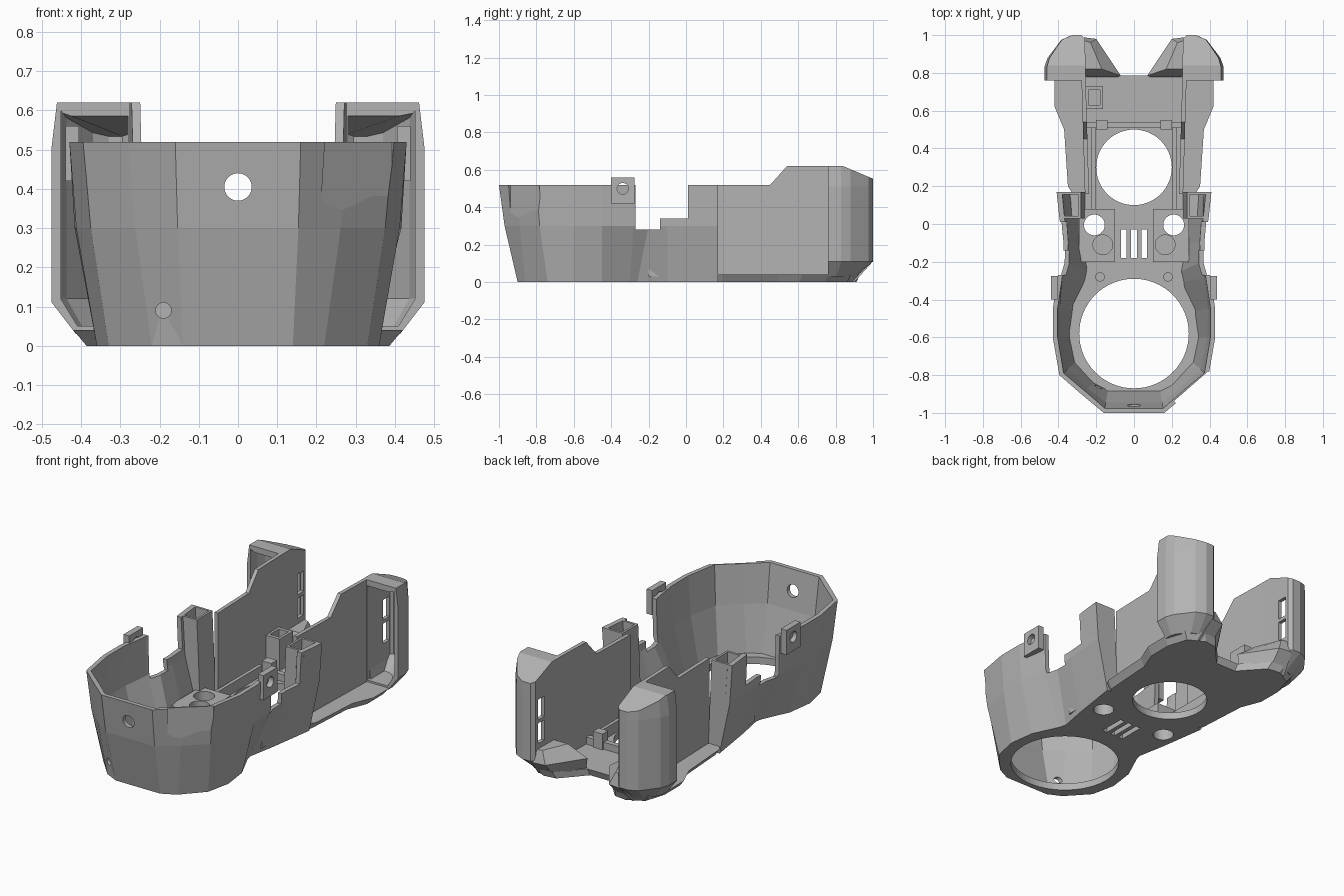
import bpy, bmesh, math
from mathutils import Vector, Matrix

if "Cube" in bpy.data.objects:
    bpy.data.objects.remove(bpy.data.objects["Cube"], do_unlink=True)

grey = bpy.data.materials.new("plain grey")
grey.use_nodes = True
GREY = (0.45, 0.45, 0.45, 1)
grey.diffuse_color = GREY
grey.node_tree.nodes["Principled BSDF"].inputs["Base Color"].default_value = GREY


def finish(name, bm):
    bmesh.ops.recalc_face_normals(bm, faces=bm.faces)
    mesh = bpy.data.meshes.new(name)
    bm.to_mesh(mesh)
    bm.free()
    mesh.materials.append(grey)
    ob = bpy.data.objects.new(name, mesh)
    bpy.context.collection.objects.link(ob)
    return ob


def loft(name, rings):
    """Closed solid through rings of equal length."""
    bm = bmesh.new()
    rows = [[bm.verts.new(p) for p in ring] for ring in rings]
    n = len(rows[0])
    for low, high in zip(rows, rows[1:]):
        for i in range(n):
            j = (i + 1) % n
            bm.faces.new((low[i], low[j], high[j], high[i]))
    bm.faces.new(rows[0][::-1])
    bm.faces.new(rows[-1])
    return finish(name, bm)


def box(name, x0, x1, y0, y1, z0, z1):
    outline = [(x0, y0), (x1, y0), (x1, y1), (x0, y1)]
    return loft(name, [level(outline, z0), level(outline, z1)])


def rod(name, center, radius, length, axis="Z", sides=48):
    bm = bmesh.new()
    turn = {"X": Matrix.Rotation(math.pi / 2, 4, "Y"),
            "Y": Matrix.Rotation(math.pi / 2, 4, "X"), "Z": Matrix()}[axis]
    bmesh.ops.create_cone(bm, cap_ends=True, segments=sides, radius1=radius,
                          radius2=radius, depth=length,
                          matrix=Matrix.Translation(center) @ turn)
    return finish(name, bm)


def level(points, z):
    return [(x, y, z) for x, y in points]


def mirrored(half):
    return half + [(-x, y) for x, y in reversed(half)]


def blend(a, b, t):
    return [tuple(Vector(p).lerp(Vector(q), t)) for p, q in zip(a, b)]


def inset(path, d):
    """Move an open clockwise path inward, running its ends past the back."""
    out = []
    for i, p in enumerate(path):
        a, b = Vector(path[max(i - 1, 0)]), Vector(path[min(i + 1, len(path) - 1)])
        t = (b - a).normalized()
        out.append((p[0] + t.y * d, p[1] - t.x * d))
    for i in (0, -1):
        out[i] = (out[i][0], out[i][1] + 0.05)
    return out


def cut(ob, *cutters):
    bpy.context.view_layer.objects.active = ob
    for c in cutters:
        mod = ob.modifiers.new("cut", "BOOLEAN")
        mod.operation, mod.solver, mod.object = "DIFFERENCE", "EXACT", c
        bpy.ops.object.modifier_apply(modifier=mod.name)
        bpy.data.objects.remove(c, do_unlink=True)


# Faceted front shell: foot, belt and rim outlines, undercut at the sides
foot = mirrored([(.33, .17), (.29, -.1), (.26, -.26), (.27, -.3), (.34, -.45),
                 (.36, -.6), (.33, -.74), (.22, -.86), (.14, -.9)])
rim = mirrored([(.41, .17), (.38, -.1), (.375, -.2), (.405, -.28), (.43, -.45),
                (.43, -.6), (.395, -.8), (.28, -.9), (.16, -1)])
spread = [.8, .9, 1, .95, .85, .75, .7, .7, .7]
belt = [tuple(Vector(p).lerp(Vector(q), t))
        for p, q, t in zip(foot, rim, spread + spread[::-1])]
shell = loft("front_shell", [level(foot, 0), level(belt, .3), level(rim, .52)])
T = .025
cut(shell, loft("hollow", [level(inset(blend(foot, belt, -.05), T), -.015),
                           level(inset(belt, T), .3),
                           level(inset(blend(belt, rim, 1.1), T), .542)]))
recess = box("recess", -.12, .12, -.1, .1, .31, .6)
recess.data.transform(Matrix.Translation((.31 + .058, -.87 - .064, 0))
                      @ Matrix.Rotation(.716, 4, "Z"))
cut(shell, box("notch", -.6, .6, -.27, -.139, .28, .7),
    box("step", -.6, .6, -.14, .01, .34, .7),
    rod("round", (0, -1, .405), .035, .3, "Y"),
    rod("drill", (-.19, -.9, .09), .02, .25, "Y", 24), recess)

# Floor plate with openings
outline = mirrored([(.14, -.9), (.22, -.86), (.33, -.74), (.36, -.6), (.34, -.45),
                    (.27, -.3), (.26, -.26), (.29, -.1), (.33, .17), (.35, .2),
                    (.37, .5), (.42, .62), (.42, .76), (.38, .88), (.28, .93),
                    (.2, .92), (.07, .785)])
bottom = [(x * .92, y * .98) if y > .15 else (x, y) for x, y in outline]
floor = loft("floor_plate", [level(bottom, 0), level(outline, .04)])
cut(floor, rod("big", (0, -.58, 0), .29, .3, sides=64),
    rod("middle", (0, .3, 0), .2, .3, sides=64),
    *[rod("hole", (s * .21, -.005, 0), .055, .3) for s in (-1, 1)],
    *[box("slit", x - .015, x + .015, -.18, -.03, -.1, .1) for x in (-.055, 0, .055)])

# Cross bar and clip behind the middle opening
box("cross_bar", -.26, .26, .51, .54, .03, .08)
clip = box("floor_clip", -.26, -.165, .61, .73, .03, .22)
cut(clip, box("gap", -.24, -.18, .63, .71, .06, .25))

for s, side in ((1, "left"), (-1, "right")):
    def sx(points):
        return [(s * x, y) for x, y in points]

    def side_box(name, x0, x1, *rest):
        return box(name, min(s * x0, s * x1), max(s * x0, s * x1), *rest)

    # Lug with a cross hole on the shell rim
    lug = side_box(side + "_lug", .405, .44, -.4, -.275, .42, .56)
    cut(lug, rod("bore", (s * .42, -.338, .5), .03, .2, "X", 32))

    # Open-topped box column with thin walls
    column = loft(side + "_column",
                  [level(sx([(.26, .03), (.31, .03), (.33, .17), (.26, .17)]), .03),
                   level(sx([(.27, .03), (.38, .03), (.394, .17), (.27, .17)]), .3),
                   level(sx([(.28, .03), (.395, .03), (.41, .17), (.28, .17)]), .52)])
    cut(column, loft("well", [level(sx([(.285, .043), (.35, .043), (.36, .157), (.285, .157)]), .2),
                              level(sx([(.293, .043), (.383, .043), (.397, .157), (.293, .157)]), .54)]))

    # Tall side panel standing inside the floor edge
    profile = [(.16, .02), (.16, .52), (.45, .52), (.54, .62), (.8, .62), (.8, .02)]
    loft(side + "_panel", [[(s * (x + (y - .16) * .03), y, z) for y, z in profile]
                           for x in (.238, .26)])

    # Hollow rear wing, open at its front and slotted on its inner face
    wing_plan = [(.255, .76), (.475, .76), (.475, .83), (.457, .88), (.385, .975),
                 (.33, 1), (.28, 1), (.26, .98)]
    low_plan = [(.255 + (x - .255) * .72, .76 + (y - .76) * .62) for x, y in wing_plan]
    top_plan = [(.255 + (x - .255) * .94, y) for x, y in wing_plan]
    wing = loft(side + "_wing", [level(sx(low_plan), .03), level(sx(wing_plan), .11),
                                 level(sx(wing_plan), .51), level(sx(top_plan), .62)])
    hollow_plan = [(.28, .7), (.452, .7), (.452, .82), (.437, .865), (.37, .955),
                   (.33, .977), (.295, .977), (.28, .965)]
    hollow_low = [(.28 + (x - .28) * .75, y - max(0, y - .76) * .35) for x, y in hollow_plan]
    hollow_top = [(s * x, y, .6 - max(0, y - .82) * .42) for x, y in hollow_plan]
    slope = box("slope", -1, 1, 0, .5, 0, .3)
    slope.data.transform(Matrix.Translation((0, .84, .62)) @ Matrix.Rotation(-.4, 4, "X"))
    cut(wing, loft("cavity", [level(sx(hollow_low), .05), level(sx(hollow_plan), .12),
                              level(sx(hollow_plan), .5), hollow_top]), slope,
        *[side_box("slot", .2, .31, .905, .96, z, z + .115) for z in (.2, .335)])

    # Slanted foot at the back corner
    loft(side + "_rear_foot", [level(sx([(.09, .775), (.21, .88), (.3, .9), (.3, .775)]), 0),
                               level(sx([(.07, .785), (.2, .98), (.28, .99), (.28, .785)]), .1),
                               level(sx([(.17, .82), (.23, .96), (.275, .975), (.275, .82)]), .17)])

    # Drilled mounting block, bosses and rib on the floor
    block = side_box(side + "_mount_block", .1, .29, -.2, .08, .03, .12)
    cut(block, rod("hole", (s * .21, -.005, .1), .055, .4),
        rod("pocket", (s * .165, -.11, .12), .052, .08))
    rod(side + "_boss", (s * .18, -.28, .045), .025, .05, sides=24)
    side_box(side + "_rib", .205, .225, .08, .51, .03, .1)
    side_box(side + "_catch", .14, .2, .5, .55, .03, .13)
